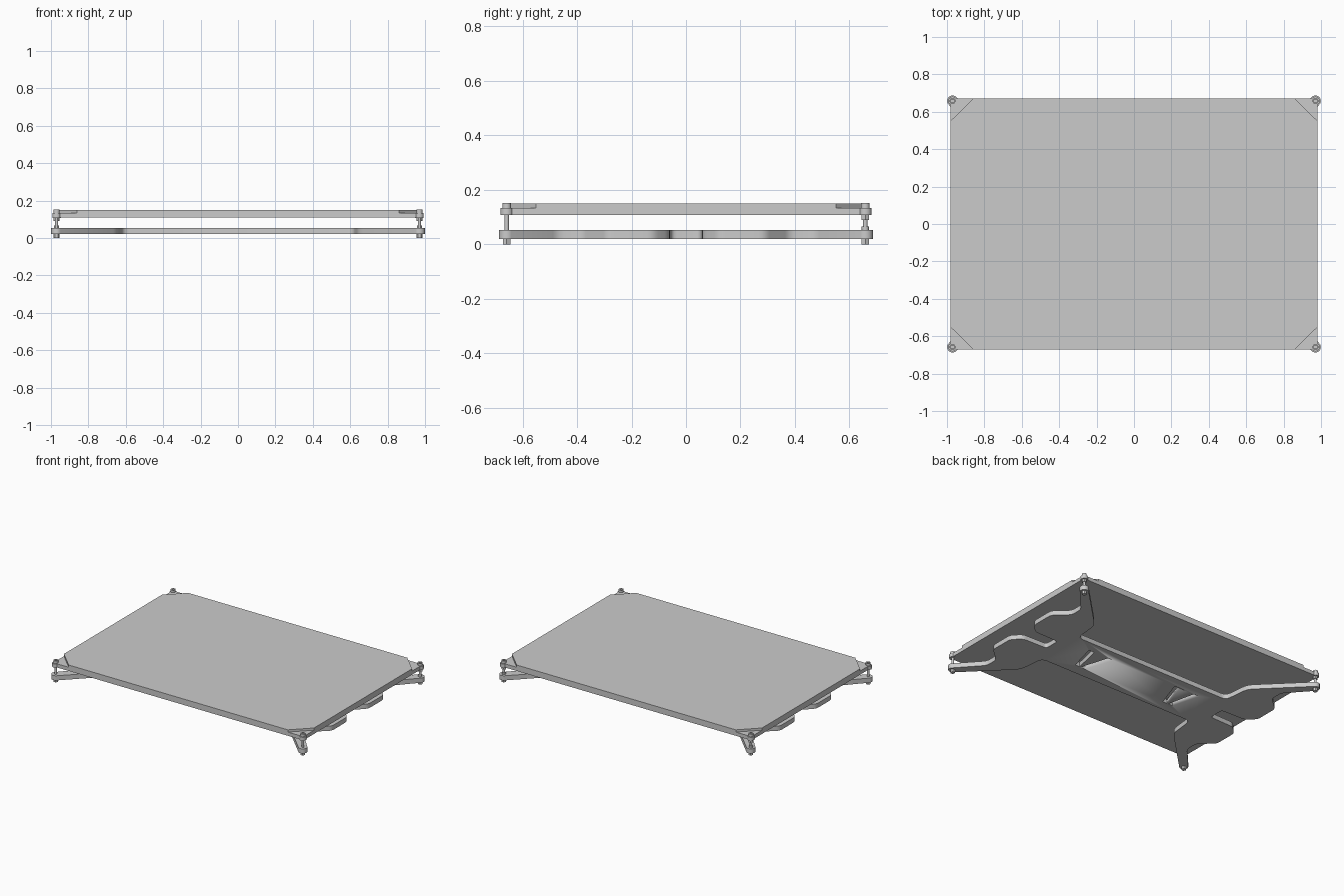
import bpy, bmesh, math
from mathutils import Vector

cube = bpy.data.objects.get("Cube")
if cube:
    bpy.data.objects.remove(cube, do_unlink=True)

GREY = 0.6
metal = bpy.data.materials.new("light_grey")
metal.use_nodes = True
metal.diffuse_color = (GREY, GREY, GREY, 1)
metal.node_tree.nodes["Principled BSDF"].inputs["Base Color"].default_value = (GREY, GREY, GREY, 1)

BOLT_X, BOLT_Y = 0.97, 0.658


def finish(name, bm):
    bmesh.ops.recalc_face_normals(bm, faces=bm.faces)
    mesh = bpy.data.meshes.new(name)
    bm.to_mesh(mesh)
    bm.free()
    mesh.materials.append(metal)
    obj = bpy.data.objects.new(name, mesh)
    bpy.context.collection.objects.link(obj)
    bpy.ops.object.select_all(action='DESELECT')
    obj.select_set(True)
    bpy.context.view_layer.objects.active = obj
    bpy.ops.object.shade_smooth_by_angle(angle=math.radians(30))
    return obj


def prism(name, points, z0, z1):
    bm = bmesh.new()
    face = bm.faces.new([bm.verts.new((p[0], p[1], z0)) for p in points])
    top = bmesh.ops.extrude_face_region(bm, geom=[face])["geom"]
    verts = [g for g in top if isinstance(g, bmesh.types.BMVert)]
    bmesh.ops.translate(bm, verts=verts, vec=(0, 0, z1 - z0))
    return finish(name, bm)


def circle(x, y, r, n):
    return [(x + r * math.cos(math.tau * i / n), y + r * math.sin(math.tau * i / n)) for i in range(n)]


def rounded(points, size):
    """Round the corners of an open chain, keeping its two ends."""
    pts = [Vector(p) for p in points]
    out = [pts[0]]
    for a, b, c in zip(pts, pts[1:], pts[2:]):
        d = min(size, 0.4 * (a - b).length, 0.4 * (c - b).length)
        s, e = b + (a - b).normalized() * d, b + (c - b).normalized() * d
        for i in range(5):
            t = i / 4
            out.append(s * (1 - t) ** 2 + b * 2 * t * (1 - t) + e * t * t)
    return out + [pts[-1]]


# Carriage: one quarter outline, from side notch round the arm to the long edge
tip = [(BOLT_X + 0.029 * math.cos(a), BOLT_Y + 0.029 * math.sin(a))
       for a in (math.radians(-35 + 17 * i) for i in range(11))]
side = rounded([(0.69, 0.0), (0.69, 0.055), (0.88, 0.06), (0.94, 0.12), (0.94, 0.29),
                (0.84, 0.38), (0.84, 0.47), tip[0]], 0.025)
inner = rounded([tip[-1], (0.64, 0.37), (0.62, 0.18), (0.0, 0.18)], 0.04)
quarter = [tuple(p) for p in side[1:-1]] + tip + [tuple(p) for p in inner[1:-1]]
half = quarter + [(-x, y) for x, y in reversed(quarter)]
outline = half + [(x, -y) for x, y in reversed(half)]
carriage = prism("carriage", outline, 0.02, 0.053)

# Paired slanted slots cut through the carriage
for sx in (-1, 1):
    for near, far in ((0.39, 0.44), (0.345, 0.28)):
        pts = [(near - 0.018, -0.1), (near + 0.018, -0.1), (far + 0.022, 0.1), (far - 0.022, 0.1)]
        cutter = prism("slot_cutter", [(sx * x, y) for x, y in pts], -0.1, 0.1)
        mod = carriage.modifiers.new("slot", 'BOOLEAN')
        mod.operation = 'DIFFERENCE'
        mod.solver = 'EXACT'
        mod.object = cutter
        bpy.context.view_layer.objects.active = carriage
        bpy.ops.object.modifier_apply(modifier=mod.name)
        bpy.data.objects.remove(cutter, do_unlink=True)

# Bed plate: full slab with a raised top whose corners are cut away
PX, PY = 0.982, 0.67
prism("bed_slab", [(PX, PY), (-PX, PY), (-PX, -PY), (PX, -PY)], 0.108, 0.134)
prism("bed_top", [(PX, 0.55), (0.86, PY), (-0.86, PY), (-PX, 0.55),
                  (-PX, -0.55), (-0.86, -PY), (0.86, -PY), (PX, -0.55)], 0.134, 0.15)


def bolt_head(name, x, y, z0, z1):
    """Round cap with a sunken hexagonal socket."""
    bm = bmesh.new()
    rings = []
    for r, z in ((0.016, z0), (0.016, z1), (0.009, z1), (0.009, z1 - 0.01)):
        rings.append([bm.verts.new((px, py, z)) for px, py in circle(x, y, r, 24)])
    for low, high in zip(rings, rings[1:]):
        for i in range(24):
            j = (i + 1) % 24
            bm.faces.new((low[i], low[j], high[j], high[i]))
    bm.faces.new(rings[0])
    bm.faces.new(rings[-1])
    finish(name, bm)


# Corner fixings
for sx, xn in ((-1, "right"), (1, "left")):
    for sy, yn in ((-1, "front"), (1, "back")):
        x, y, tag = sx * BOLT_X, sy * BOLT_Y, f"{yn}_{xn}"
        prism(f"bed_ear_{tag}", circle(x, y, 0.023, 32), 0.1075, 0.1325)
        prism(f"bolt_shaft_{tag}", circle(x, y, 0.008, 16), 0.004, 0.134)
        bolt_head(f"bolt_head_{tag}", x, y, 0.132, 0.151)
        prism(f"lower_nut_{tag}", circle(x, y, 0.016, 6), 0.0, 0.0205)
        if sy > 0:
            prism(f"upper_nut_{tag}", circle(x, y, 0.016, 6), 0.09, 0.108)
            prism(f"spacer_{tag}", circle(x, y, 0.013, 16), 0.052, 0.066)
